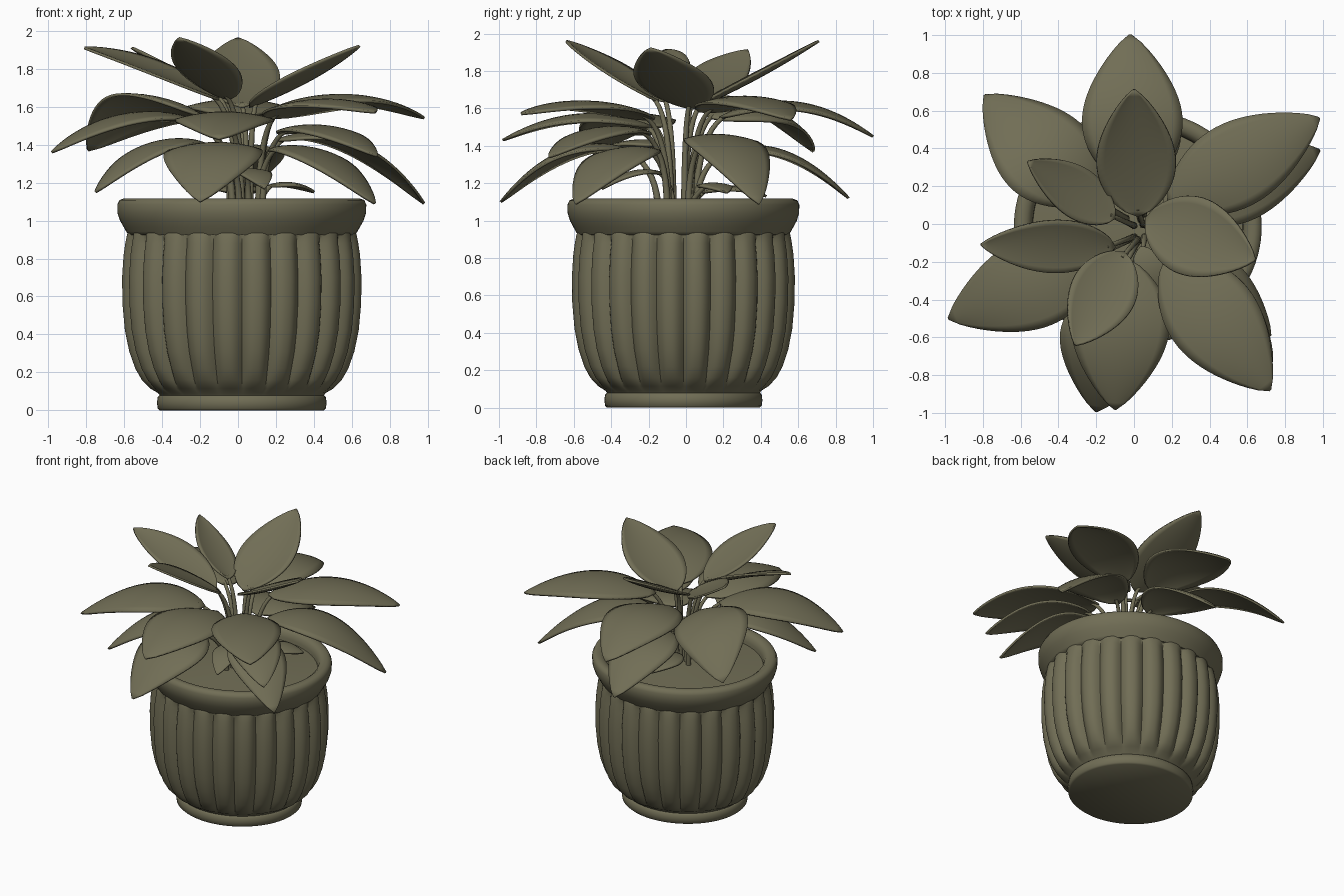
import bpy, bmesh, math
from mathutils import Vector, Quaternion

if "Cube" in bpy.data.objects:
    bpy.data.objects.remove(bpy.data.objects["Cube"])

CX, CY, YS = 0.02, -0.014, 0.945      # pot centre and slight oval squash

olive = bpy.data.materials.new("olive_grey")
olive.diffuse_color = (0.165, 0.155, 0.092, 1)
olive.use_nodes = True
olive.node_tree.nodes["Principled BSDF"].inputs["Base Color"].default_value = olive.diffuse_color


def finish(name, bm, angle=50):
    bmesh.ops.recalc_face_normals(bm, faces=bm.faces)
    me = bpy.data.meshes.new(name)
    bm.to_mesh(me)
    bm.free()
    me.materials.append(olive)
    ob = bpy.data.objects.new(name, me)
    bpy.context.collection.objects.link(ob)
    bpy.ops.object.select_all(action='DESELECT')
    ob.select_set(True)
    bpy.context.view_layer.objects.active = ob
    bpy.ops.object.shade_smooth_by_angle(angle=math.radians(angle))
    return ob


def lathe(name, profile, seg, rib=None):
    """Revolve (r, z) points; rib(angle, z) returns a radius offset."""
    bm = bmesh.new()
    rings = []
    for r, z in profile:
        if r == 0:
            rings.append([bm.verts.new((CX, CY, z))] * seg)
            continue
        ring = []
        for i in range(seg):
            a = 2 * math.pi * i / seg
            rr = r + (rib(a, z) if rib else 0)
            ring.append(bm.verts.new((CX + rr * math.cos(a), CY + YS * rr * math.sin(a), z)))
        rings.append(ring)
    for p, q in zip(rings, rings[1:]):
        for i in range(seg):
            j = (i + 1) % seg
            bm.faces.new(list(dict.fromkeys((p[i], p[j], q[j], q[i]))))
    return finish(name, bm)


# Fluted pot body: convex ribs with narrow grooves that fade at both ends
def flute(a, z):
    fade = min(1, max(0, (z - 0.09) / 0.1)) * min(1, max(0, (0.96 - z) / 0.06))
    return -0.042 * fade * (1 - abs(math.sin(12 * a))) ** 1.3


body = [(0.42, 0.06), (0.44, 0.09), (0.485, 0.115), (0.53, 0.16), (0.565, 0.22), (0.597, 0.31),
        (0.62, 0.42), (0.633, 0.56), (0.635, 0.7), (0.627, 0.82), (0.618, 0.88), (0.61, 0.92),
        (0.6, 0.95), (0.58, 0.97)]
lathe("pot_body", body, 288, flute)

# Foot and rolled rim
lathe("pot_foot", [(0, 0), (0.432, 0), (0.443, 0.01), (0.447, 0.04), (0.443, 0.07),
                   (0.43, 0.082), (0.40, 0.085)], 96)
lathe("pot_rim", [(0.56, 0.92), (0.598, 0.925), (0.609, 0.942), (0.622, 0.965), (0.642, 1.0),
                  (0.655, 1.04), (0.656, 1.085), (0.645, 1.108), (0.62, 1.117), (0.59, 1.112),
                  (0.568, 1.095), (0.557, 1.06), (0.553, 1.0)], 96)
lathe("soil", [(0.56, 1.035), (0.4, 1.045), (0.15, 1.06), (0, 1.065)], 64)

# Leaves: base xyz, tip xyz, width, arch, roll in degrees
top_whorl = [
    ((0.02, 0.04, 1.60), (0.00, 0.71, 1.96), 0.42, -0.02, 0),
    ((-0.10, 0.03, 1.66), (-0.56, 0.33, 1.91), 0.28, -0.02, 20),
    ((-0.10, -0.12, 1.64), (-0.81, -0.11, 1.91), 0.29, 0.02, -15),
    ((-0.05, -0.15, 1.64), (-0.31, -0.64, 1.96), 0.35, 0.00, 0),
    ((0.06, 0.03, 1.60), (0.64, -0.19, 1.92), 0.42, -0.02, 0),
]
middle_whorl = [
    ((0.00, 0.18, 1.55), (-0.02, 1.00, 1.45), 0.53, 0.13, 0),
    ((-0.20, 0.12, 1.55), (-0.79, 0.68, 1.37), 0.52, 0.16, 16),
    ((-0.17, -0.16, 1.50), (-0.98, -0.50, 1.36), 0.48, 0.13, 0),
    ((-0.05, -0.18, 1.50), (-0.10, -0.98, 1.43), 0.52, 0.10, 0),
    ((0.17, -0.18, 1.54), (0.72, -0.88, 1.57), 0.48, 0.08, 0),
    ((0.18, 0.11, 1.58), (0.98, 0.56, 1.54), 0.45, 0.10, 0),
]
low_whorl = [
    ((0.03, 0.18, 1.36), (0.00, 0.87, 1.12), 0.46, 0.13, 0),
    ((-0.17, -0.15, 1.40), (-0.75, -0.50, 1.15), 0.36, 0.12, 0),
    ((-0.08, -0.32, 1.38), (-0.20, -0.99, 1.10), 0.52, 0.13, 0),
    ((0.17, -0.18, 1.37), (0.72, -0.59, 1.09), 0.40, 0.12, 0),
    ((0.22, -0.20, 1.46), (0.73, -0.73, 1.34), 0.36, 0.09, 0),
    ((0.20, 0.08, 1.42), (0.98, 0.39, 1.09), 0.42, 0.16, 0),
]
inner_leaves = [
    ((0.04, -0.12, 1.25), (0.14, -0.45, 1.17), 0.18, 0.05, 0),
    ((0.16, 0.10, 1.18), (0.40, 0.22, 1.15), 0.18, 0.03, 0),
    ((0.00, 0.08, 1.15), (0.02, 0.43, 1.13), 0.24, 0.04, 0),
]


def bezier(pts, t):
    a, b, c = pts
    return a * (1 - t) ** 2 + b * 2 * t * (1 - t) + c * t * t


def add_leaf(bm, base, tip, width, arch, roll, cup):
    base, tip = Vector(base), Vector(tip)
    pts = (base, (base + tip) / 2 + Vector((0, 0, 2 * arch)), tip)
    out = (tip - base).normalized()
    flat = out.cross(Vector((0, 0, 1))).normalized()
    side = Quaternion(out, math.radians(roll)) @ flat
    rows, nl, nw = [], 22, 10
    for i in range(nl + 1):
        t = i / nl
        p = bezier(pts, t)
        tan = (bezier(pts, t + 0.01) - bezier(pts, t - 0.01)).normalized()
        up = side.cross(tan).normalized()
        half = max(0.004, width / 2 * max(0, math.sin(math.pi * t ** 0.85)) ** 0.75)
        row = []
        for j in range(nw + 1):
            s = 2 * j / nw - 1
            row.append(bm.verts.new(p + side * half * s + up * half * cup * s * s))
        rows.append(row)
    for p, q in zip(rows, rows[1:]):
        for j in range(nw):
            bm.faces.new((p[j], p[j + 1], q[j + 1], q[j]))


def leaf_group(name, leaves, cup):
    bm = bmesh.new()
    for leaf in leaves:
        add_leaf(bm, *leaf, cup)
    ob = finish(name, bm)
    mod = ob.modifiers.new("thickness", 'SOLIDIFY')
    mod.thickness = 0.014
    mod.offset = 0


leaf_group("top_leaves", top_whorl, 0.12)
leaf_group("middle_leaves", middle_whorl, -0.15)
leaf_group("low_leaves", low_whorl, -0.15)
leaf_group("inner_leaves", inner_leaves, -0.15)

# Stems: bend up from the crown and run into the base of each blade
cu = bpy.data.curves.new("stems", 'CURVE')
cu.dimensions = '3D'
cu.bevel_depth = 0.016
cu.bevel_resolution = 3
cu.use_fill_caps = True
for leaf in top_whorl + middle_whorl + low_whorl + inner_leaves:
    b, tip = Vector(leaf[0]), Vector(leaf[1])
    foot = Vector((0.04 + b.x * 0.4, -0.02 + b.y * 0.4, 1.03))
    end = b + (tip - b) * 0.06 + Vector((0, 0, 0.2 * leaf[3]))
    ctrl = Vector((foot.x, foot.y, b.z - 0.06))
    sp = cu.splines.new('POLY')
    sp.points.add(10)
    for k in range(11):
        sp.points[k].co = (*bezier((foot, ctrl, end), k / 10), 1)
        sp.points[k].radius = 1.2 - 0.5 * k / 10
    sp.use_smooth = True
cu.materials.append(olive)
bpy.context.collection.objects.link(bpy.data.objects.new("stems", cu))
